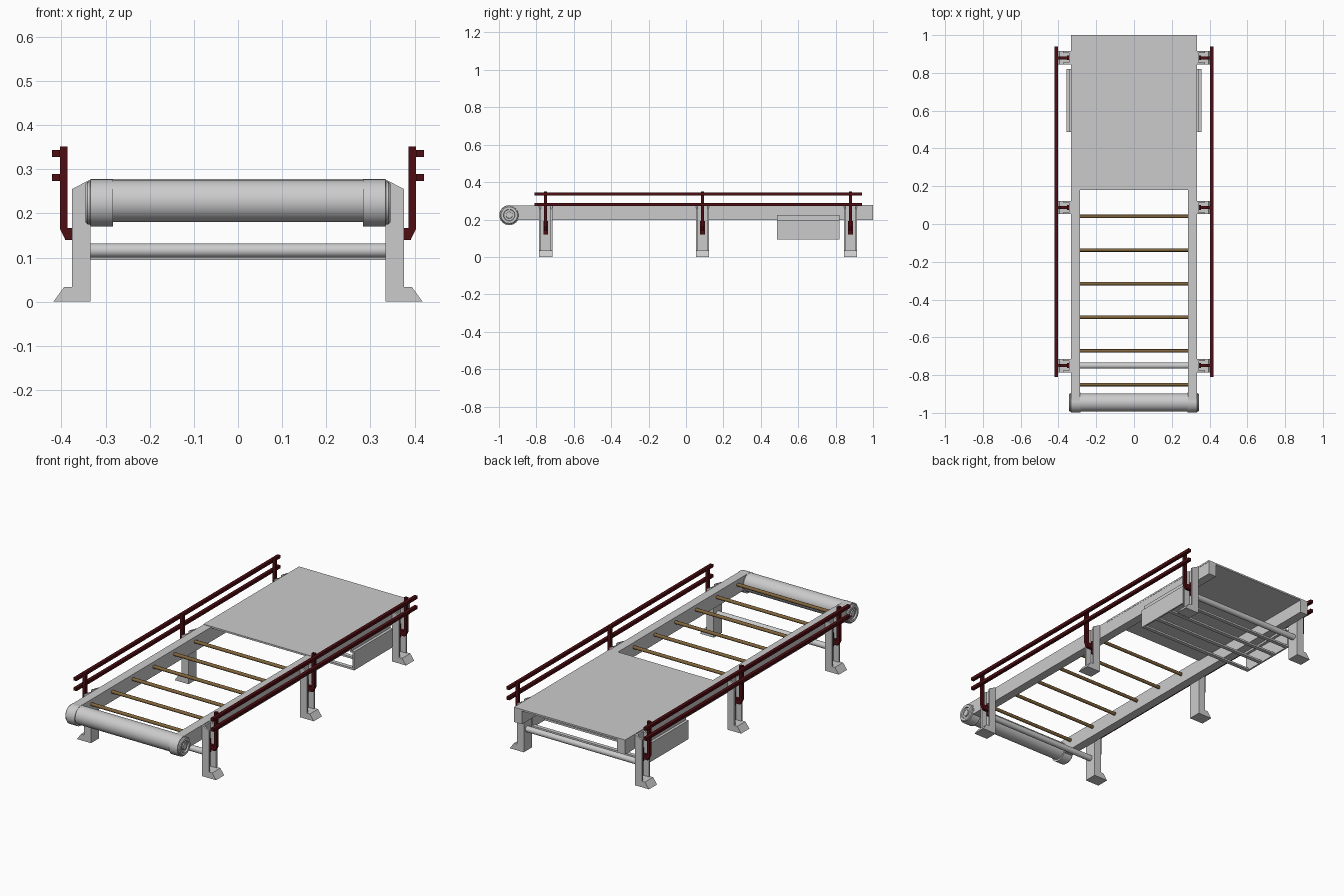
import bpy, bmesh, math
from mathutils import Matrix

if "Cube" in bpy.data.objects:
    bpy.data.objects.remove(bpy.data.objects["Cube"])


def material(name, color):
    m = bpy.data.materials.new(name)
    m.diffuse_color = color
    m.use_nodes = True
    m.node_tree.nodes["Principled BSDF"].inputs["Base Color"].default_value = m.diffuse_color
    return m


RED = material("dark_red_paint", (0.075, 0.004, 0.006, 1))
BROWN = material("brown_rod", (0.22, 0.13, 0.045, 1))


def finish(bm, name, mat=None, smooth=False):
    bmesh.ops.recalc_face_normals(bm, faces=bm.faces)
    me = bpy.data.meshes.new(name)
    bm.to_mesh(me)
    bm.free()
    ob = bpy.data.objects.new(name, me)
    bpy.context.collection.objects.link(ob)
    if mat:
        me.materials.append(mat)
    if smooth:
        bpy.ops.object.select_all(action='DESELECT')
        ob.select_set(True)
        bpy.context.view_layer.objects.active = ob
        bpy.ops.object.shade_smooth_by_angle(angle=math.radians(35))
    return ob


def mirror(ob):
    ob.modifiers.new("mirror_x", 'MIRROR').use_axis[0] = True
    return ob


def box(name, x, y, z, mat=None):
    bm = bmesh.new()
    bmesh.ops.create_cube(bm, size=1)
    for v in bm.verts:
        for i, (a, b) in enumerate((x, y, z)):
            v.co[i] = a if v.co[i] < 0 else b
    return finish(bm, name, mat)


def prism(name, pts, y0, y1, mat=None):
    """Extrude an x/z outline along y."""
    bm = bmesh.new()
    f = bm.faces.new([bm.verts.new((x, y0, z)) for x, z in pts])
    r = bmesh.ops.extrude_face_region(bm, geom=[f])
    for v in r["geom"]:
        if isinstance(v, bmesh.types.BMVert):
            v.co.y = y1
    return finish(bm, name, mat)


def lathe(name, profile, y, z, n=32, mat=None):
    """Spin an (x, radius) profile around a line parallel to x."""
    bm = bmesh.new()
    vs = [bm.verts.new((x, r, 0)) for x, r in profile]
    es = [bm.edges.new(p) for p in zip(vs, vs[1:])]
    bmesh.ops.spin(bm, geom=vs + es, cent=(0, 0, 0), axis=(1, 0, 0),
                   angle=2 * math.pi, steps=n, use_duplicate=False)
    bmesh.ops.remove_doubles(bm, verts=bm.verts, dist=1e-5)
    bmesh.ops.translate(bm, verts=bm.verts, vec=(0, y, z))
    return finish(bm, name, mat, True)


def rod(name, half, r, y, z, n=16, mat=None):
    return lathe(name, [(-half, 0), (-half, r), (half, r), (half, 0)], y, z, n, mat)


# Side beams, deck plate
mirror(box("side_beam", (0.285, 0.333), (-0.945, 1.0), (0.198, 0.276)))
box("deck_plate", (-0.334, 0.334), (0.18, 1.0), (0.269, 0.278))

# Front roller with ringed end housings
rod("front_roller", 0.29, 0.048, -0.945, 0.228, 40)
mirror(lathe("roller_housing",
             [(0.283, 0), (0.283, 0.0535), (0.334, 0.0535), (0.335, 0.049), (0.341, 0.048),
              (0.345, 0.044), (0.345, 0.031), (0.337, 0.029), (0.337, 0.018),
              (0.343, 0.017), (0.343, 0)], -0.945, 0.2235))

# Brown idler rods
for i in range(6):
    rod(f"idler_rod_{i + 1}", 0.29, 0.009, 0.04 - i * 0.178, 0.25, 12, BROWN)

# Cross tubes between the end legs
for tag, y in (("front", -0.75), ("rear", 0.885)):
    rod(f"{tag}_cross_tube", 0.338, 0.016, y, 0.116, 20)

# Legs (channels open outwards), feet and guard rail posts
side = [(0.334, 0), (0.376, 0), (0.376, 0.255), (0.334, 0.277)]
foot = [(0.334, 0), (0.418, 0), (0.394, 0.033), (0.334, 0.033)]
post = [(0.344, 0.14), (0.391, 0.14), (0.403, 0.165), (0.403, 0.351),
        (0.386, 0.351), (0.386, 0.167), (0.344, 0.167)]
for tag, y in (("front", -0.75), ("middle", 0.088), ("rear", 0.88)):
    mirror(prism(f"{tag}_leg_flange_a", side, y - 0.035, y - 0.026))
    mirror(prism(f"{tag}_leg_flange_b", side, y + 0.026, y + 0.035))
    mirror(box(f"{tag}_leg_web", (0.334, 0.343), (y - 0.03, y + 0.03), (0, 0.272)))
    mirror(prism(f"{tag}_foot", foot, y - 0.035, y + 0.035))
    mirror(prism(f"{tag}_rail_post", post, y - 0.008, y + 0.008, RED))
    mirror(box(f"{tag}_post_bracket", (0.343, 0.354), (y - 0.013, y + 0.013), (0.12, 0.193), RED))

# Guard rails
for tag, z in (("lower", 0.281), ("upper", 0.336)):
    mirror(box(f"{tag}_guard_rail", (0.403, 0.421), (-0.81, 0.94), (z - 0.008, z + 0.008), RED))

# Under-deck tray: stepped side plates and cross bars
step = [(0.333, 0.187), (0.348, 0.187), (0.348, 0.094), (0.357, 0.094),
        (0.357, 0.195), (0.342, 0.195), (0.342, 0.225), (0.333, 0.225)]
mirror(prism("tray_side", step, 0.487, 0.82))
for i in range(4):
    y = 0.487 + i * 0.104
    box(f"tray_bar_{i + 1}", (-0.35, 0.35), (y, y + 0.021), (0.094, 0.104))
